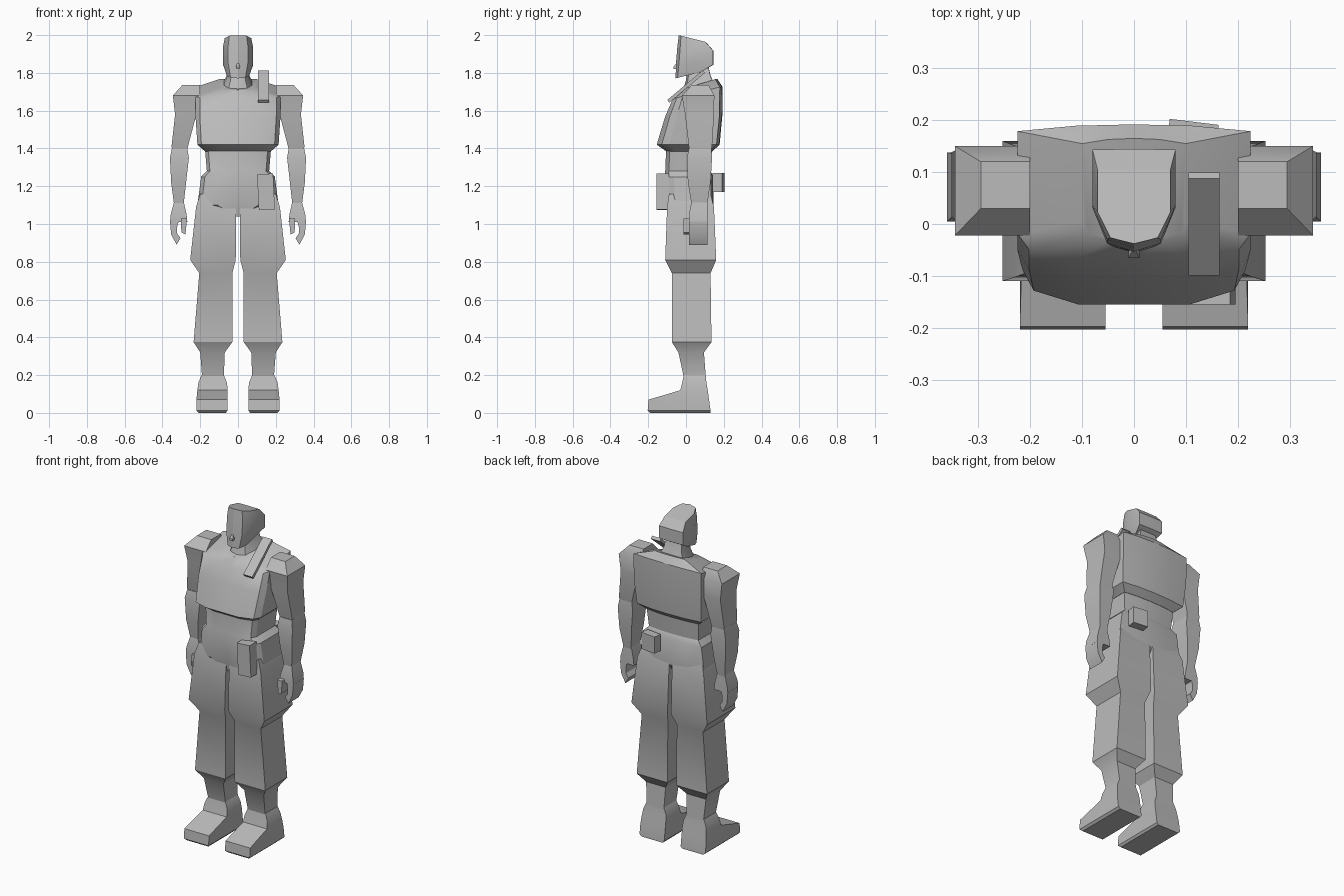
import bpy, bmesh, math
from mathutils import Matrix

cube = bpy.data.objects.get("Cube")
if cube:
    bpy.data.objects.remove(cube, do_unlink=True)

grey = bpy.data.materials.new("clay grey")
grey.use_nodes = True
tone = (0.5, 0.5, 0.5, 1)
grey.diffuse_color = tone
grey.node_tree.nodes["Principled BSDF"].inputs["Base Color"].default_value = tone


def finish(name, bm, mirror=False):
    bmesh.ops.recalc_face_normals(bm, faces=bm.faces)
    for f in bm.faces:
        f.smooth = True
    mesh = bpy.data.meshes.new(name)
    bm.to_mesh(mesh)
    bm.free()
    mesh.materials.append(grey)
    mesh.set_sharp_from_angle(angle=math.radians(30))
    ob = bpy.data.objects.new(name, mesh)
    bpy.context.collection.objects.link(ob)
    if mirror:
        ob.modifiers.new("Mirror", 'MIRROR').use_clip = False
    return ob


def both_sides(half):
    """Close a half outline whose first and last points lie on x = 0."""
    return half + [(-x, y) for x, y in reversed(half[1:-1])]


def loft(name, section, rings, mirror=False):
    """Stack scaled sections; ring = z, x0, x1, y0, y1 and optional slope along y."""
    bm = bmesh.new()
    loops = []
    for z, x0, x1, y0, y1, *slope in rings:
        k = slope[0] if slope else 0
        loop = []
        for u, v in section:
            x = (x0 + x1 + u * (x1 - x0)) / 2
            y = (y0 + y1 + v * (y1 - y0)) / 2
            loop.append(bm.verts.new((x, y, z + k * y)))
        loops.append(loop)
    n = len(section)
    for a, b in zip(loops, loops[1:]):
        for i in range(n):
            j = (i + 1) % n
            bm.faces.new((a[i], a[j], b[j], b[i]))
    bm.faces.new(loops[0])
    bm.faces.new(loops[-1])
    return finish(name, bm, mirror)


def prism(name, outline, y0, y1, mirror=False):
    """Extrude an x-z outline from y0 to y1."""
    bm = bmesh.new()
    face = bm.faces.new([bm.verts.new((x, y0, z)) for x, z in outline])
    new = bmesh.ops.extrude_face_region(bm, geom=[face])["geom"]
    verts = [v for v in new if isinstance(v, bmesh.types.BMVert)]
    bmesh.ops.translate(bm, verts=verts, vec=(0, y1 - y0, 0))
    return finish(name, bm, mirror)


def box(name, centre, size, angle=0, axis='X'):
    bm = bmesh.new()
    place = Matrix.Translation(centre) @ Matrix.Rotation(math.radians(angle), 4, axis)
    bmesh.ops.create_cube(bm, size=1, matrix=place @ Matrix.Diagonal((*size, 1)))
    return finish(name, bm)


SQUARE = [(-1, -1), (1, -1), (1, 1), (-1, 1)]
BODY = both_sides([(0, -1), (.5, -1), (.9, -.84), (1, -.6), (1, .9), (.5, .98), (0, 1)])
HEAD = both_sides([(0, -1), (.65, -.84), (1, -.15), (1, .98), (0, 1)])

# Head, nose and neck
loft("head", HEAD, [
    (1.785, -.06, .06, -.055, .08, .25),
    (1.85, -.08, .08, -.053, .145, -.05),
    (1.94, -.08, .08, -.045, .145, -.15),
    (1.99, -.07, .07, -.038, .105, -.25)])
loft("nose", SQUARE, [
    (1.82, -.011, .011, -.066, -.045),
    (1.832, -.011, .011, -.066, -.045),
    (1.85, -.004, .004, -.053, -.045)])
loft("neck", HEAD, [
    (1.69, -.09, .09, -.025, .155, .25),
    (1.76, -.06, .06, 0, .13, .2),
    (1.84, -.05, .05, .01, .115, .1)])

# Chest with sloping shoulder yoke, then waist and pelvis
loft("chest", BODY, [
    (1.385, -.175, .175, -.105, .14),
    (1.42, -.215, .215, -.155, .178),
    (1.57, -.225, .225, -.11, .192),
    (1.68, -.225, .225, -.07, .192, .25),
    (1.72, -.1, .1, -.035, .165, .3)])
loft("waist_and_pelvis", BODY, [
    (1.04, -.03, .03, -.09, .11),
    (1.10, -.215, .215, -.105, .145),
    (1.25, -.195, .195, -.115, .145),
    (1.28, -.165, .165, -.11, .13),
    (1.40, -.175, .175, -.105, .14)])

# Trousers and boots
loft("trouser_leg", SQUARE, [
    (.19, .075, .19, -.012, .105),
    (.32, .07, .2, -.04, .095),
    (.375, .03, .235, -.075, .135),
    (.74, .03, .205, -.075, .13),
    (.81, .012, .253, -.11, .16),
    (1.09, .01, .222, -.1, .148),
    (1.16, .01, .2, -.09, .13)], mirror=True)
loft("boot", SQUARE, [
    (0, .065, .207, -.19, .13),
    (.012, .055, .22, -.203, .13),
    (.07, .055, .22, -.198, .122),
    (.12, .055, .215, -.03, .115),
    (.16, .058, .21, -.02, .108),
    (.2, .075, .193, -.012, .104)], mirror=True)

# Arms
loft("upper_arm", SQUARE, [
    (1.38, .27, .345, .025, .13),
    (1.41, .265, .352, .015, .138),
    (1.58, .22, .333, -.005, .148),
    (1.68, .2, .345, -.022, .15),
    (1.735, .2, .295, .03, .12)], mirror=True)
loft("forearm", SQUARE, [
    (1.1, .288, .338, .03, .112),
    (1.22, .275, .354, .01, .13),
    (1.35, .26, .36, .005, .138),
    (1.4, .268, .35, .015, .135)], mirror=True)

# Hands with curled fingers and a shorter thumb
loft("palm", SQUARE, [
    (1.01, .268, .36, .015, .115),
    (1.05, .272, .356, .015, .115),
    (1.12, .288, .338, .03, .112)], mirror=True)
prism("fingers", [(.31, 1.03), (.36, 1.015), (.354, .945), (.325, .89),
                  (.305, .925), (.322, .95), (.322, .985)], .015, .115, mirror=True)
prism("thumb", [(.27, 1.03), (.302, 1.03), (.3, .955), (.278, .945)],
      -.012, .045, mirror=True)

# Shoulder strap, front holster and back pouch
box("shoulder_strap", (.135, 0, 1.728), (.06, .245, .018), 40)
box("front_holster", (.148, -.123, 1.17), (.085, .065, .19), -3, 'Y')
box("back_pouch", (.113, .172, 1.22), (.095, .05, .1), -7, 'Z')
